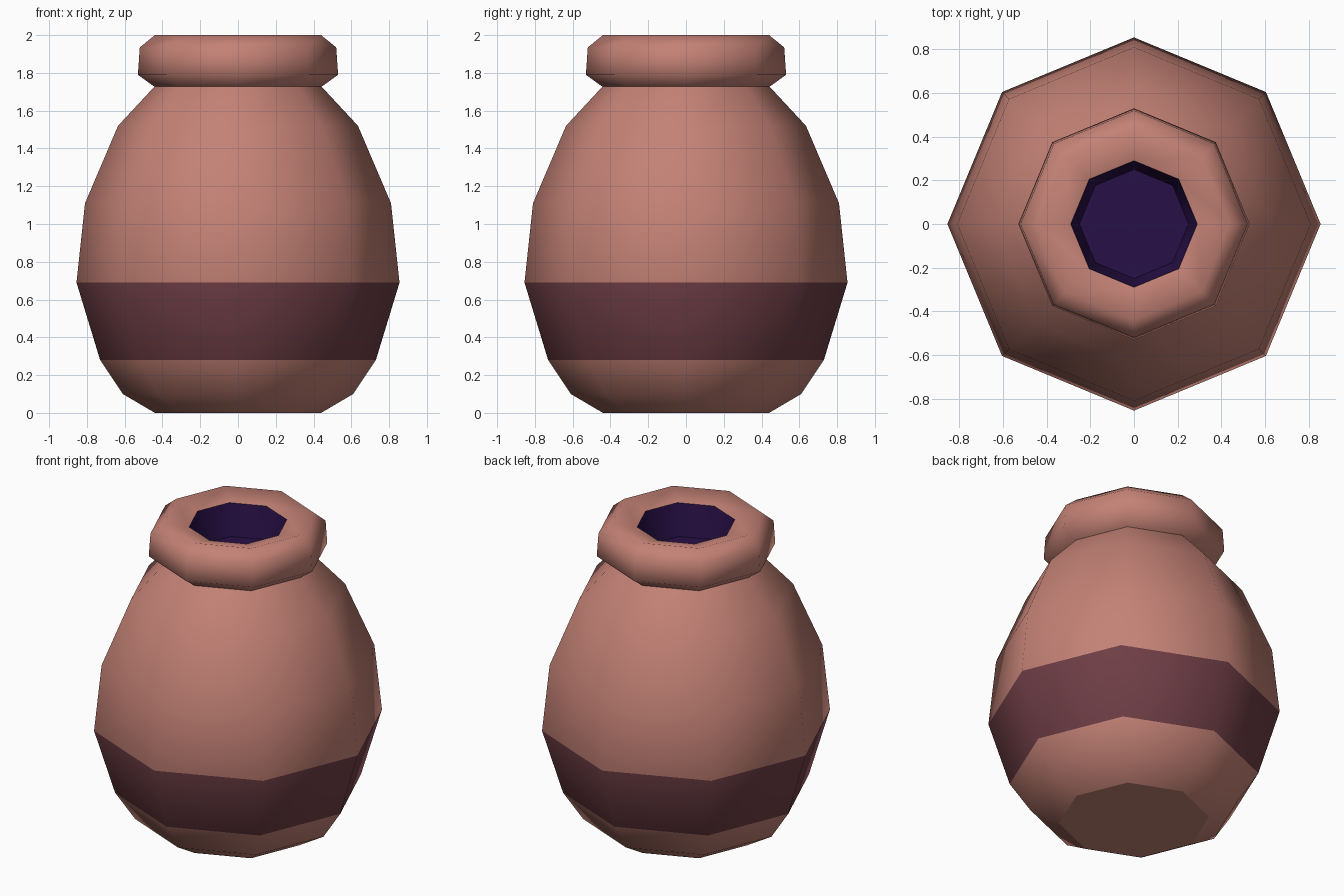
import bpy, bmesh, math

if "Cube" in bpy.data.objects:
    bpy.data.objects.remove(bpy.data.objects["Cube"])

def material(name, rgb):
    m = bpy.data.materials.new(name)
    m.diffuse_color = (*rgb, 1)
    m.use_nodes = True
    m.node_tree.nodes["Principled BSDF"].inputs["Base Color"].default_value = m.diffuse_color
    return m

clay = material("clay", (0.55, 0.222, 0.18))
band = material("dark_band", (0.156, 0.048, 0.06))
dark = material("dark_inside", (0.021, 0.005, 0.062))
SIDES = 8

def lathe(name, profile, mats, cap=False, pick=None):
    """Spin a bottom-to-top (radius, z) profile; cap closes the first ring."""
    bm = bmesh.new()
    rings = [[bm.verts.new((r * math.cos(math.tau * i / SIDES),
                            r * math.sin(math.tau * i / SIDES), z))
              for i in range(SIDES)] for r, z in profile]
    for a, b in zip(rings, rings[1:]):
        for i in range(SIDES):
            j = (i + 1) % SIDES
            f = bm.faces.new((a[i], a[j], b[j], b[i]))
            f.smooth = True
            if pick:
                f.material_index = pick(f.calc_center_median().z)
    if cap:
        f = bm.faces.new(rings[0][::-1])
        for e in f.edges:
            e.smooth = False
    me = bpy.data.meshes.new(name)
    bm.to_mesh(me)
    bm.free()
    for m in mats:
        me.materials.append(m)
    ob = bpy.data.objects.new(name, me)
    bpy.context.collection.objects.link(ob)
    return ob

# Pot body with the dark painted band
lathe("pot_body",
      [(0.44, 0), (0.61, 0.10), (0.73, 0.28), (0.855, 0.69),
       (0.81, 1.11), (0.635, 1.52), (0.44, 1.73)],
      [clay, band], cap=True, pick=lambda z: int(0.28 < z < 0.69))

# Thick rolled lip
lathe("lip", [(0.44, 1.725), (0.53, 1.79), (0.52, 1.935), (0.44, 2.0), (0.29, 1.96)], [clay])

# Dark hollow inside the mouth (floor to opening, facing inward)
hollow = lathe("mouth_hollow", [(0.25, 1.76), (0.29, 1.96)], [dark], cap=True)
hollow.data.flip_normals()
